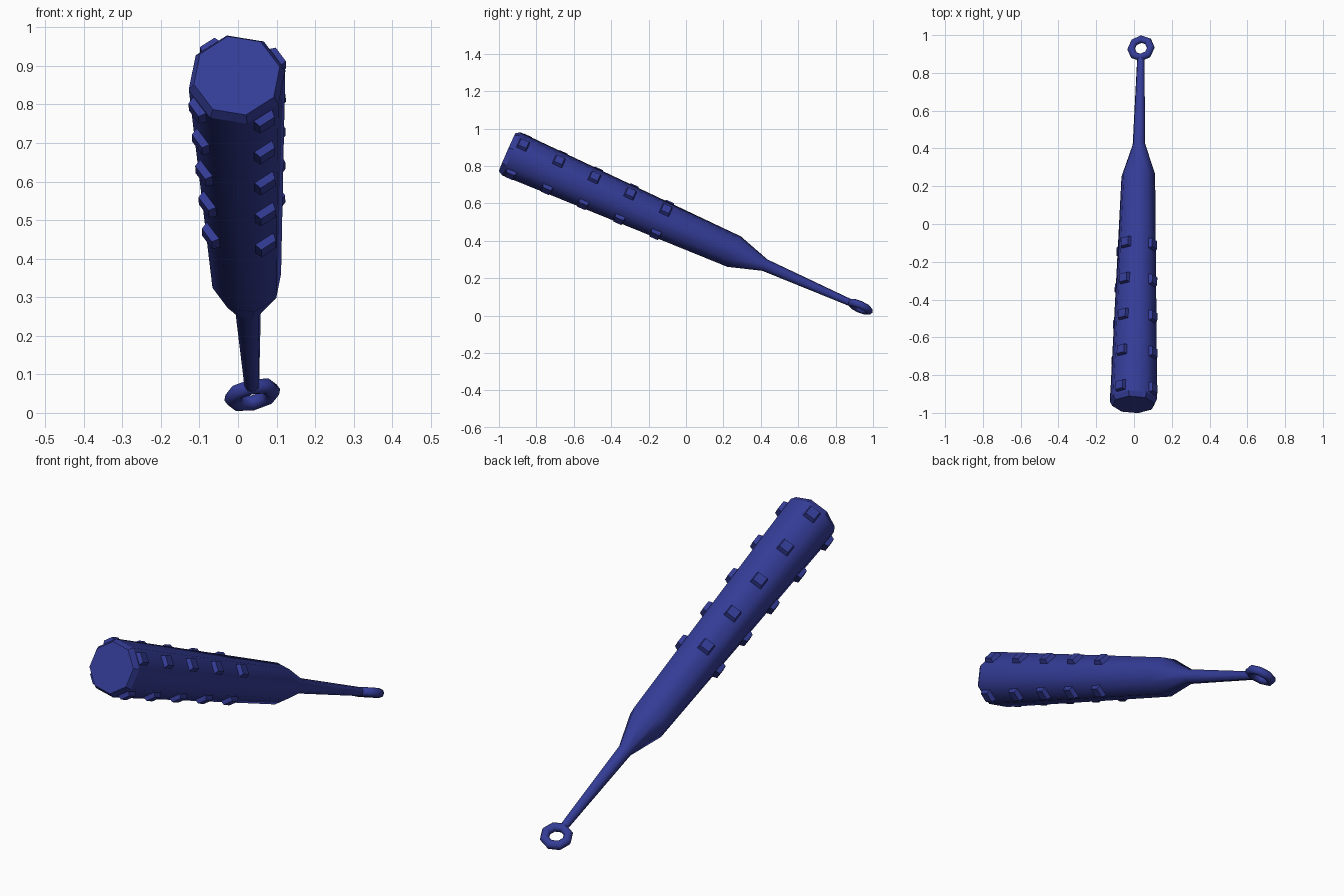
import bpy, bmesh, math
from mathutils import Vector, Matrix

if "Cube" in bpy.data.objects:
    bpy.data.objects.remove(bpy.data.objects["Cube"])

blue = bpy.data.materials.new("dark_blue")
blue.diffuse_color = (0.034, 0.045, 0.305, 1)
blue.use_nodes = True
blue.node_tree.nodes["Principled BSDF"].inputs["Base Color"].default_value = blue.diffuse_color

# Frame of the club: local z points out of the head, -z runs to the ring
HEAD = Vector((-0.003, -0.956, 0.875))
RING = Vector((0.037, 0.93, 0.047))
AXIS = (HEAD - RING).normalized()
SIDE = Vector((0, 0, 1)).cross(AXIS)
SIDE = Vector((1, 0, 0)) - AXIS * AXIS.x
SIDE.normalize()
UP = AXIS.cross(SIDE)
FRAME = Matrix((SIDE, UP, AXIS)).transposed().to_4x4()
FRAME = Matrix.Translation(HEAD) @ FRAME @ Matrix.Rotation(math.radians(12), 4, 'Z')
LENGTH = (HEAD - RING).length


def finish(name, bm, smooth_angle=None):
    bmesh.ops.recalc_face_normals(bm, faces=bm.faces[:])
    mesh = bpy.data.meshes.new(name)
    bm.to_mesh(mesh)
    bm.free()
    mesh.materials.append(blue)
    obj = bpy.data.objects.new(name, mesh)
    bpy.context.collection.objects.link(obj)
    obj.matrix_world = FRAME
    if smooth_angle:
        bpy.ops.object.select_all(action='DESELECT')
        obj.select_set(True)
        bpy.context.view_layer.objects.active = obj
        bpy.ops.object.shade_smooth_by_angle(angle=math.radians(smooth_angle))
    return obj


def lathe(name, profile, sides=8):
    """Octagonal body through (distance from head, radius) pairs."""
    bm = bmesh.new()
    rings = [[bm.verts.new((r * math.cos(a), r * math.sin(a), -t))
              for a in (math.tau * i / sides for i in range(sides))]
             for t, r in profile]
    for lo, hi in zip(rings, rings[1:]):
        for i in range(sides):
            j = (i + 1) % sides
            bm.faces.new((lo[i], lo[j], hi[j], hi[i]))
    bm.faces.new(rings[0])
    bm.faces.new(rings[-1])
    return finish(name, bm, 50)


# Barrel, shoulder and handle in one tapering body
R0, T0, R1, T1 = 0.128, 0.026, 0.091, 1.325
body = lathe("club_body", [(0, 0.114), (T0, R0), (T1, R1), (1.505, 0.034),
                           (LENGTH - 0.045, 0.019)])
# Bevelled rim of the head stays faceted
for p in body.data.polygons:
    if p.center.z > -T0:
        p.use_smooth = False

# Studs: four rows of five tapered blocks on alternate barrel faces
bm = bmesh.new()
for row in range(4):
    turn = Matrix.Rotation(math.radians(22.5 + 90 * row), 4, 'Z')
    for k in range(5):
        t = 0.065 + 0.2095 * k
        flat = (R0 + (R1 - R0) * (t - T0) / (T1 - T0)) * math.cos(math.pi / 8)
        verts = bmesh.ops.create_cube(bm, size=1)["verts"]
        for v in verts:
            outer = v.co.x > 0
            s = 0.046 if outer else 0.064
            v.co = Vector((flat + (0.02 if outer else -0.012),
                           v.co.y * s, v.co.z * s - t))
        bmesh.ops.transform(bm, matrix=turn, verts=verts)
finish("studs", bm)

# Ring at the end of the handle
bm = bmesh.new()
N, M, MAJOR, MINOR = 8, 8, 0.053, 0.021
loops = []
for i in range(N):
    a = math.tau * i / N
    loop = []
    for j in range(M):
        b = math.tau * j / M
        r = MAJOR + MINOR * math.cos(b)
        loop.append(bm.verts.new((r * math.cos(a), MINOR * math.sin(b),
                                  r * math.sin(a) - LENGTH)))
    loops.append(loop)
for i in range(N):
    for j in range(M):
        a, b = loops[i], loops[(i + 1) % N]
        k = (j + 1) % M
        bm.faces.new((a[j], b[j], b[k], a[k]))
finish("end_ring", bm, 50)
